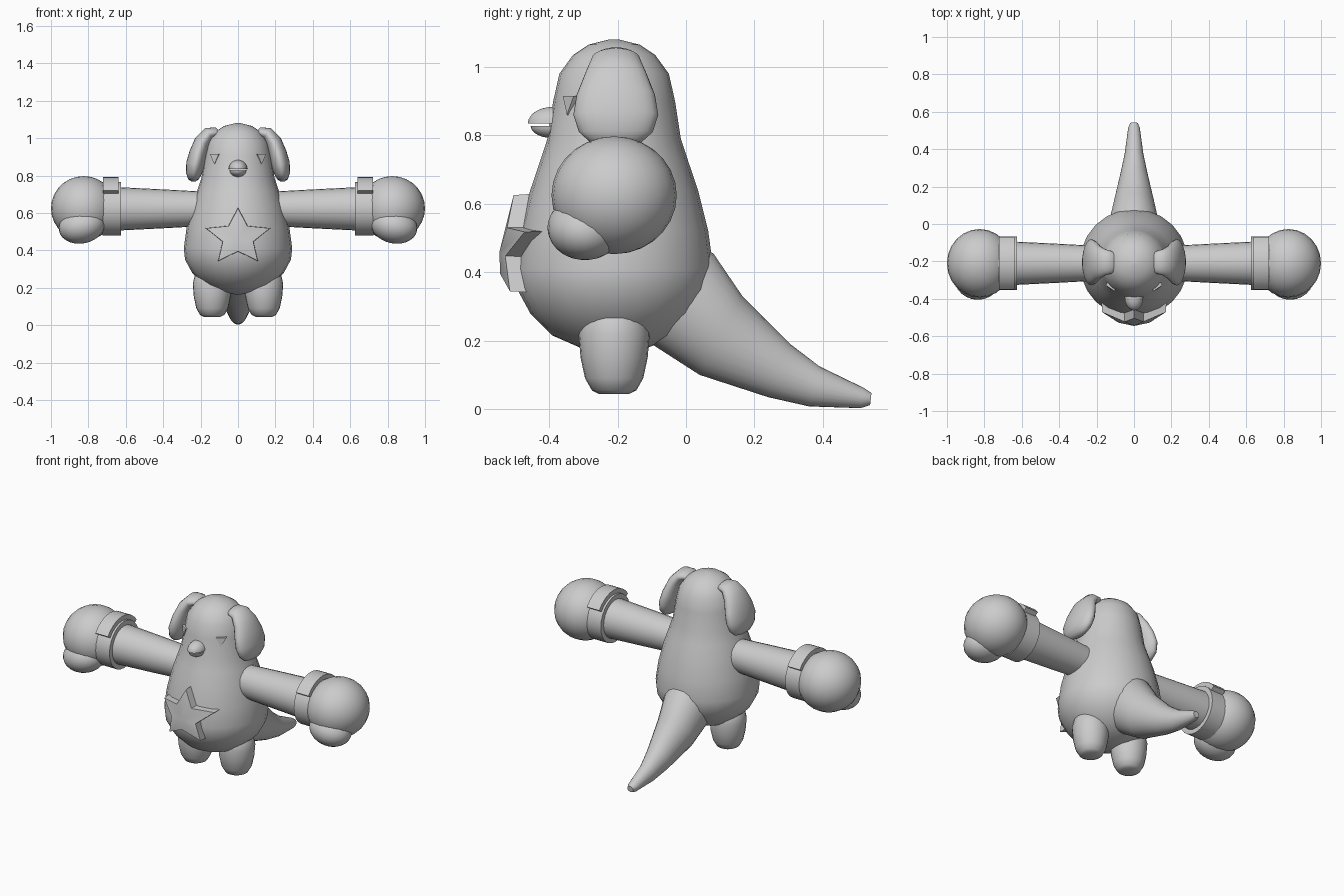
import bpy, bmesh
from math import sin, cos, pi, radians, sqrt
from mathutils import Vector, Matrix

cube = bpy.data.objects.get("Cube")
if cube:
    bpy.data.objects.remove(cube)

grey = bpy.data.materials.new("plain grey")
grey.use_nodes = True
grey.diffuse_color = (0.6, 0.6, 0.6, 1)
grey.node_tree.nodes["Principled BSDF"].inputs["Base Color"].default_value = (0.6, 0.6, 0.6, 1)

CY = -0.21  # depth of the body axis


def finish(name, bm, mirror=False, angle=40):
    bmesh.ops.recalc_face_normals(bm, faces=bm.faces)
    mesh = bpy.data.meshes.new(name)
    bm.to_mesh(mesh)
    bm.free()
    mesh.materials.append(grey)
    obj = bpy.data.objects.new(name, mesh)
    bpy.context.collection.objects.link(obj)
    if mirror:
        obj.modifiers.new("Mirror", 'MIRROR')
    bpy.ops.object.select_all(action='DESELECT')
    obj.select_set(True)
    bpy.context.view_layer.objects.active = obj
    bpy.ops.object.shade_smooth_by_angle(angle=radians(angle))
    return obj


def loft(name, rings, mirror=False, angle=40):
    """Skin a list of closed point rings and cap both ends."""
    bm = bmesh.new()
    loops = [[bm.verts.new(p) for p in ring] for ring in rings]
    n = len(loops[0])
    for a, b in zip(loops, loops[1:]):
        for i in range(n):
            j = (i + 1) % n
            bm.faces.new((a[i], a[j], b[j], b[i]))
    bm.faces.new(loops[0])
    bm.faces.new(loops[-1])
    return finish(name, bm, mirror, angle)


def oval(centre, u, v, n=24):
    c, u, v = Vector(centre), Vector(u), Vector(v)
    return [c + u * cos(2 * pi * i / n) + v * sin(2 * pi * i / n) for i in range(n)]


def lathe(name, profile, x=0, mirror=False):
    rings = [oval((x, CY, z), (r, 0, 0), (0, r, 0)) for z, r in profile]
    return loft(name, rings, mirror, 60)


def ellipsoid(name, centre, size, tilt=0, mirror=False, cut=0):
    """Ellipsoid; cut +1 keeps the upper half, -1 the lower half."""
    bm = bmesh.new()
    bmesh.ops.create_uvsphere(bm, u_segments=24, v_segments=14, radius=1)
    if cut:
        geom = bm.verts[:] + bm.edges[:] + bm.faces[:]
        bmesh.ops.bisect_plane(bm, geom=geom, dist=1e-4, plane_co=(0, 0, 0),
                               plane_no=(0, 0, -cut), clear_outer=True)
        bmesh.ops.holes_fill(bm, edges=[e for e in bm.edges if e.is_boundary])
    bm.transform(Matrix.Translation(centre) @ Matrix.Rotation(radians(tilt), 4, 'Y')
                 @ Matrix.Diagonal((*size, 1)))
    return finish(name, bm, mirror)


# Pear-shaped body and head
BODY = [(0.165, 0.02), (0.18, 0.1), (0.215, 0.18), (0.28, 0.245), (0.35, 0.283),
        (0.41, 0.29), (0.52, 0.275), (0.64, 0.245), (0.72, 0.218), (0.79, 0.195),
        (0.9, 0.178), (0.98, 0.16), (1.035, 0.12), (1.065, 0.075), (1.08, 0.015)]
lathe("body", BODY)


def body_radius(z):
    for (z0, r0), (z1, r1) in zip(BODY, BODY[1:]):
        if z0 <= z <= z1:
            return r0 + (r1 - r0) * (z - z0) / (z1 - z0)
    return 0


# Legs
lathe("legs", [(0.045, 0.045), (0.055, 0.065), (0.09, 0.085), (0.15, 0.098),
               (0.22, 0.104), (0.28, 0.09), (0.32, 0.04)], x=0.138, mirror=True)


# Arms, cuffs and fists, all along x
def tube(name, profile):
    rings = [oval((x, CY, 0.622), (0, r, 0), (0, 0, r)) for x, r in profile]
    loft(name, rings, True)


tube("arms", [(0.1, 0.09), (0.22, 0.094), (0.4, 0.104), (0.66, 0.117)])
tube("cuffs", [(0.625, 0.12), (0.625, 0.143), (0.725, 0.143), (0.725, 0.12)])
ellipsoid("fists", (0.825, CY, 0.625), (0.175, 0.183, 0.172), mirror=True)
ellipsoid("thumbs", (0.835, -0.295, 0.53), (0.125, 0.11, 0.093), tilt=12, mirror=True)

# Raised strap over the top of each cuff
strap = []
for k in range(11):
    a = radians(35 + 11 * k)
    strap.append([(x, CY + r * cos(a), 0.622 + r * sin(a))
                  for x, r in ((0.638, 0.13), (0.638, 0.17), (0.722, 0.17), (0.722, 0.13))])
loft("cuff_straps", strap, True, 30)

# Floppy ears: x, z, direction of travel in degrees, half width, half thickness
EARS = [(0.09, 1.01, 20, 0.04, 0.015), (0.12, 1.03, 0, 0.06, 0.027),
        (0.155, 1.025, -35, 0.07, 0.036), (0.19, 0.98, -60, 0.09, 0.044),
        (0.212, 0.92, -70, 0.114, 0.048), (0.228, 0.86, -75, 0.124, 0.05),
        (0.236, 0.81, -85, 0.108, 0.042), (0.238, 0.78, -90, 0.075, 0.028),
        (0.238, 0.768, -90, 0.03, 0.01)]
loft("ears", [oval((x, -0.205, z), (0, w, 0),
                   (-t * sin(radians(d)), 0, t * cos(radians(d))))
              for x, z, d, w, t in EARS], True, 60)

# Curved tail: upper edge, lower edge (y, z) and half width
TAIL = [((-0.04, 0.52), (-0.22, 0.25), 0.13), ((0.08, 0.455), (-0.1, 0.19), 0.137),
        ((0.165, 0.33), (0.04, 0.1), 0.112), ((0.305, 0.19), (0.24, 0.035), 0.072),
        ((0.39, 0.125), (0.36, 0.008), 0.05), ((0.52, 0.062), (0.51, 0.003), 0.031),
        ((0.542, 0.047), (0.538, 0.012), 0.02)]
rings = []
for top, low, w in TAIL:
    t, b = Vector((0, *top)), Vector((0, *low))
    rings.append(oval((t + b) / 2, (w, 0, 0), (t - b) / 2))
loft("tail", rings, angle=60)

# Snout in two halves with a mouth gap
ellipsoid("upper_snout", (0, -0.39, 0.835), (0.05, 0.072, 0.048), cut=1)
ellipsoid("lower_snout", (0, -0.39, 0.828), (0.045, 0.064, 0.036), cut=-1)

# Triangular eyes
front = [Vector(p) for p in ((0.103, -0.36, 0.915), (0.15, -0.328, 0.915), (0.127, -0.348, 0.86))]
loft("eyes", [front, [p + Vector((-0.02, 0.045, 0)) for p in front]], True, 20)


# Star badge wrapped over the belly
def star_ring(scale, lift):
    ring = []
    for k in range(10):
        r = (0.088 if k % 2 else 0.184) * scale
        a = pi / 2 + k * pi / 5
        x, z = r * cos(a), 0.47 + 0.87 * r * sin(a)
        ring.append(Vector((x, CY - sqrt(body_radius(z) ** 2 - x * x) - lift, z)))
    return ring


bm = bmesh.new()
back, face = ([bm.verts.new(p) for p in star_ring(s, d)] for s, d in ((1, -0.02), (0.97, 0.045)))
hub = bm.verts.new((0, -0.545, 0.46))
for i in range(10):
    j = (i + 1) % 10
    bm.faces.new((back[i], back[j], face[j], face[i]))
    bm.faces.new((face[i], face[j], hub))
bm.faces.new(back)
finish("belly_star", bm, angle=35)
